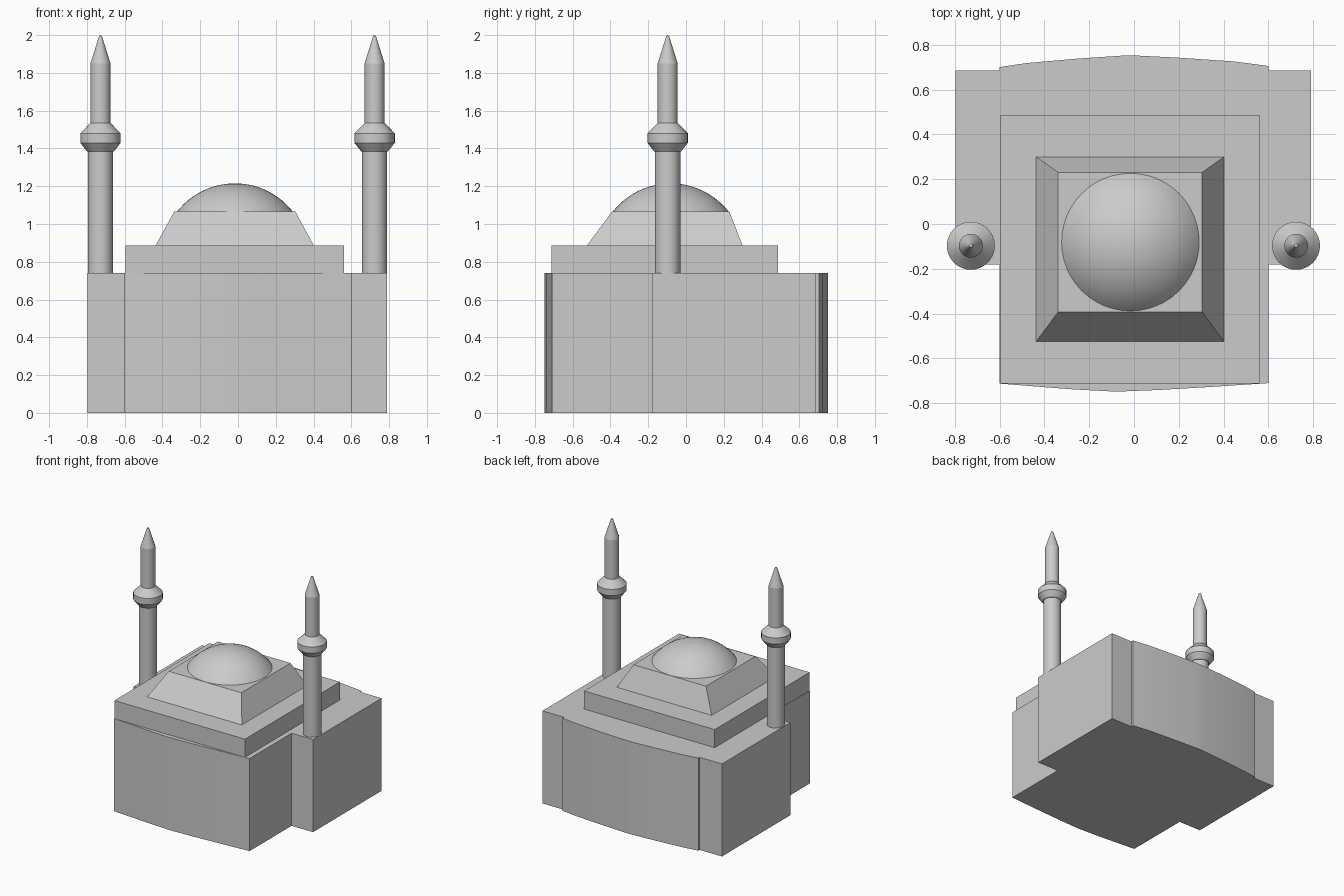
import bpy, bmesh, math

if "Cube" in bpy.data.objects:
    bpy.data.objects.remove(bpy.data.objects["Cube"])


def finish(name, bm, smooth=None):
    bmesh.ops.recalc_face_normals(bm, faces=bm.faces[:])
    mesh = bpy.data.meshes.new(name)
    bm.to_mesh(mesh)
    bm.free()
    ob = bpy.data.objects.new(name, mesh)
    bpy.context.collection.objects.link(ob)
    if smooth:
        bpy.ops.object.select_all(action='DESELECT')
        ob.select_set(True)
        bpy.context.view_layer.objects.active = ob
        bpy.ops.object.shade_smooth_by_angle(angle=math.radians(smooth))
    return ob


def loft(name, lower, upper, z0, z1, smooth=None):
    """Solid between two outlines with equal point counts."""
    bm = bmesh.new()
    a = [bm.verts.new((x, y, z0)) for x, y in lower]
    b = [bm.verts.new((x, y, z1)) for x, y in upper]
    n = len(a)
    bm.faces.new(a[::-1])
    bm.faces.new(b)
    for i in range(n):
        j = (i + 1) % n
        bm.faces.new((a[i], a[j], b[j], b[i]))
    return finish(name, bm, smooth)


def lathe(name, profile, centre, steps, smooth):
    """Revolve a (radius, z) profile around a vertical axis."""
    bm = bmesh.new()
    vs = [bm.verts.new((r, 0, z)) for r, z in profile]
    es = [bm.edges.new(p) for p in zip(vs, vs[1:])]
    bmesh.ops.spin(bm, geom=vs + es, cent=(0, 0, 0), axis=(0, 0, 1),
                   angle=math.tau, steps=steps)
    bmesh.ops.remove_doubles(bm, verts=bm.verts[:], dist=1e-5)
    ob = finish(name, bm, smooth)
    ob.location = (*centre, 0)
    return ob


def rect(x0, x1, y0, y1):
    return [(x0, y0), (x1, y0), (x1, y1), (x0, y1)]


# Main hall: T-shaped plan with bowed front and back walls
front = [(-0.6, -0.712), (-0.45, -0.724), (-0.27, -0.738), (-0.08, -0.748),
         (0.1, -0.741), (0.31, -0.729), (0.6, -0.71)]
back = [(0.6, 0.705), (0.45, 0.725), (0.2, 0.742), (0, 0.752), (-0.04, 0.752),
        (-0.25, 0.738), (-0.48, 0.718), (-0.6, 0.7)]
plan = (front + [(0.6, -0.18), (0.79, -0.18), (0.79, 0.685), (0.6, 0.685)]
        + back + [(-0.6, 0.685), (-0.797, 0.685), (-0.797, -0.18), (-0.6, -0.18)])
loft("main_hall", plan, plan, 0, 0.74, smooth=20)

# Upper tier and tapered dome base
tier = rect(-0.595, 0.56, -0.712, 0.487)
loft("upper_tier", tier, tier, 0.74, 0.885)
loft("dome_base", rect(-0.437, 0.402, -0.525, 0.3),
     rect(-0.338, 0.304, -0.392, 0.23), 0.885, 1.065)

# Shallow dome: spherical cap
cap_r, cap_h = 0.307, 0.15
R = (cap_r ** 2 + cap_h ** 2) / (2 * cap_h)
sweep = math.asin(cap_r / R)
arc = [(R * math.sin(sweep * (1 - i / 12)),
        1.215 - R + R * math.cos(sweep * (1 - i / 12))) for i in range(13)]
lathe("dome", arc, (-0.016, -0.081), 48, 30)

# Pair of minarets with balcony rings and pointed caps
minaret = [(0, 0.73), (0.067, 0.73), (0.067, 1.385), (0.072, 1.385),
           (0.107, 1.43), (0.107, 1.48), (0.053, 1.535), (0.053, 1.85),
           (0.008, 1.994), (0, 2.0)]
for side, x in (("left", -0.728), ("right", 0.723)):
    lathe(side + "_minaret", minaret, (x, -0.097), 32, 15)
